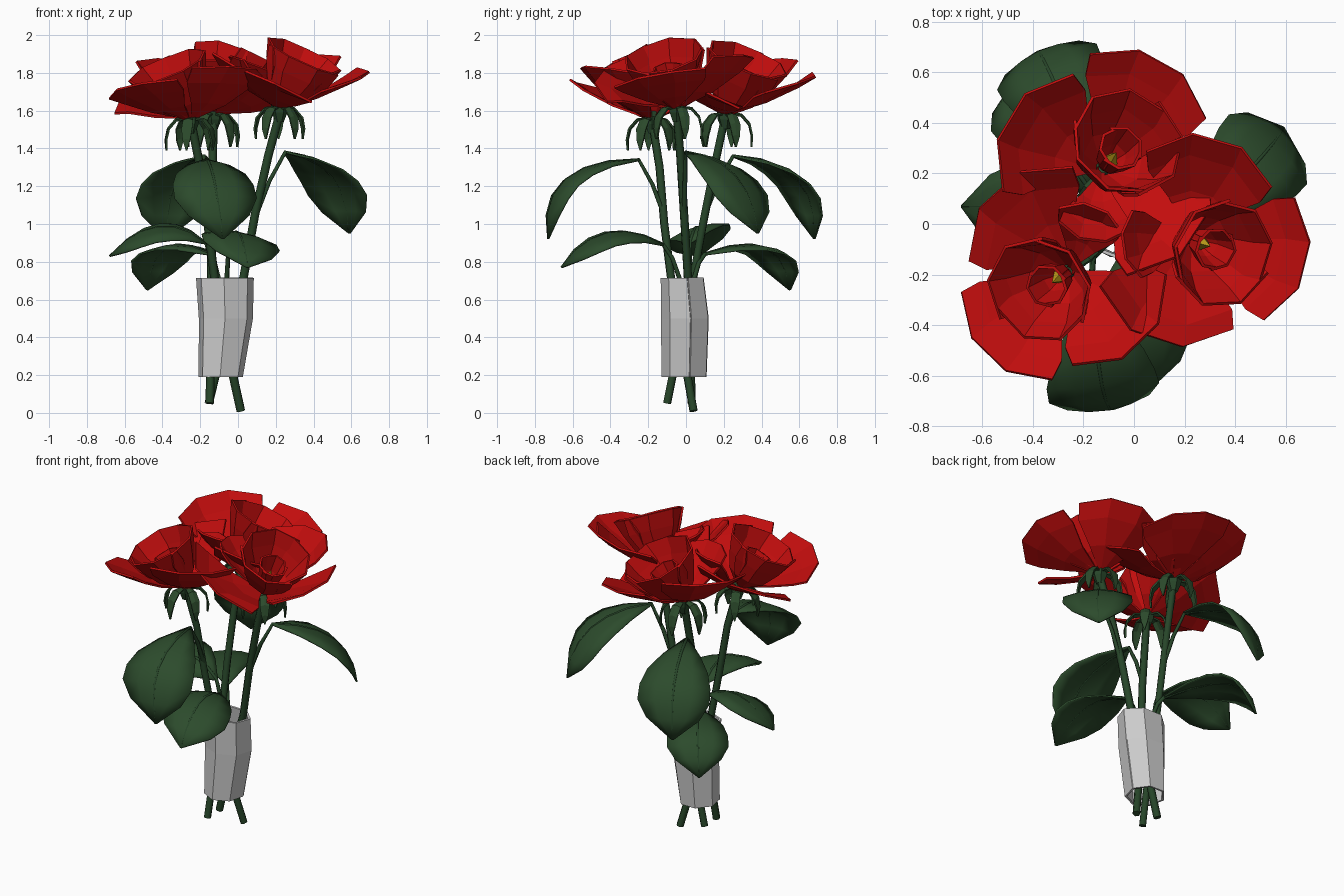
import bpy
from math import sin, cos, radians, pi
from mathutils import Vector, Matrix

if "Cube" in bpy.data.objects:
    bpy.data.objects.remove(bpy.data.objects["Cube"])


def material(name, rgb):
    m = bpy.data.materials.new(name)
    m.diffuse_color = (*rgb, 1)
    m.use_nodes = True
    m.node_tree.nodes["Principled BSDF"].inputs["Base Color"].default_value = m.diffuse_color
    return m


RED = material("petal_red", (0.54, 0.004, 0.004))
GREEN = material("leaf_green", (0.025, 0.07, 0.025))
STEM = material("stem_green", (0.02, 0.06, 0.022))
YELLOW = material("core_yellow", (0.5, 0.33, 0.01))


def mesh_object(name, verts, faces, mat=None, thick=0, smooth=False):
    me = bpy.data.meshes.new(name)
    me.from_pydata([tuple(v) for v in verts], [], faces)
    ob = bpy.data.objects.new(name, me)
    bpy.context.collection.objects.link(ob)
    if mat:
        me.materials.append(mat)
    if smooth:
        me.shade_smooth()
    if thick:
        s = ob.modifiers.new("thickness", "SOLIDIFY")
        s.thickness, s.offset = thick, 0
    return ob


def grid(name, rows, mat, thick, smooth=False):
    n = len(rows[0])
    faces = [(i * n + j, i * n + j + 1, (i + 1) * n + j + 1, (i + 1) * n + j)
             for i in range(len(rows) - 1) for j in range(n - 1)]
    return mesh_object(name, [v for r in rows for v in r], faces, mat, thick, smooth)


def tube(name, pts, radius, mat, taper=1.0):
    cu = bpy.data.curves.new(name, "CURVE")
    cu.dimensions = "3D"
    cu.bevel_depth, cu.bevel_resolution, cu.use_fill_caps = radius, 1, True
    sp = cu.splines.new("POLY")
    sp.points.add(len(pts) - 1)
    for i, p in enumerate(pts):
        sp.points[i].co = (*p, 1)
        sp.points[i].radius = 1 + (taper - 1) * i / (len(pts) - 1)
    cu.materials.append(mat)
    ob = bpy.data.objects.new(name, cu)
    bpy.context.collection.objects.link(ob)


def bezier(a, b, c, n):
    return [a * (1 - t) ** 2 + b * 2 * t * (1 - t) + c * t * t for t in [i / n for i in range(n + 1)]]


def petal(name, mat4, az, spread, profile, sag=0.0, skew=0.0, cols=3):
    """Curved petal swept round an axis; sag lowers the corners, skew tips one side."""
    rows = []
    for k, (r, z) in enumerate(profile):
        f = k / (len(profile) - 1)
        row = []
        for j in range(cols + 1):
            t = j / cols * 2 - 1
            a = radians(az + spread * t * (0.75 + 0.25 * min(1, 1.6 * f) - 0.14 * f ** 3))
            q = 1 - sag * t * t * f
            row.append(mat4 @ Vector((r * q * cos(a), r * q * sin(a), z * q + skew * t * f)))
        rows.append(row)
    grid(name, rows, RED, 0.012)


# Flower heads: name, stem top, turn, scale
HEADS = [("right", (0.22, -0.05, 1.60), 0, 1.0),
         ("left", (-0.25, -0.18, 1.54), 240, 1.0),
         ("back", (-0.13, 0.21, 1.565), 75, 1.05)]
# Outer petals: azimuth, half spread, radius, height, skew
OUTER = [(74, 50, 0.41, 0.29, -0.02), (-14, 40, 0.48, 0.19, 0.05),
         (-108, 50, 0.44, 0.19, -0.13), (188, 38, 0.27, 0.29, 0.0)]

for name, pos, turn, scale in HEADS:
    base = Matrix.Translation(pos) @ Matrix.Rotation(radians(turn), 4, "Z") @ Matrix.Scale(scale, 4)
    tilt = base @ Matrix.Rotation(radians(27), 4, Vector((sin(radians(25)), cos(radians(25)), 0)))
    for i, (az, spread, r, z, skew) in enumerate(OUTER):
        prof = [(0.02, 0.02), (0.45 * r, 0.02 + 0.28 * z), (0.8 * r, 0.02 + 0.65 * z), (r, z)]
        petal(f"{name}_outer_petal_{i}", base, az, spread, prof, 0.08, skew)
    # cup and bud petals around the tilted axis
    for i in range(3):
        d = 0.007 * i
        petal(f"{name}_cup_petal_{i}", tilt, 30 + 120 * i, 76,
              [(0.025, 0.03), (0.115 + d, 0.125), (0.172 + d, 0.235), (0.208 + d, 0.33)], 0.02)
        petal(f"{name}_bud_petal_{i}", tilt, 90 + 120 * i, 80,
              [(0.02, 0.06), (0.057 + d / 2, 0.14), (0.08 + d / 2, 0.25)], 0.02)
    # yellow core
    ring = [tilt @ Vector((0.034 * cos(k * pi / 2), 0.034 * sin(k * pi / 2), 0.1)) for k in range(4)]
    mesh_object(f"{name}_core", ring + [tilt @ Vector((0, 0, 0.2))],
                [(k, (k + 1) % 4, 4) for k in range(4)] + [(3, 2, 1, 0)], YELLOW)
    # swollen base under the flower
    rings = [(0.022, -0.06), (0.042, -0.01), (0.045, 0.03), (0.02, 0.06)]
    grid(f"{name}_hip", [[base @ Vector((r * cos(k * pi / 3), r * sin(k * pi / 3), z))
                          for k in range(7)] for r, z in rings], STEM, 0)
    # drooping sepals
    for i in range(5):
        rot = base @ Matrix.Rotation(radians(72 * i + 20), 4, "Z")
        prof = [(0.03, 0.02, 0.015), (0.08, 0.015, 0.026), (0.12, -0.03, 0.028),
                (0.133, -0.09, 0.02), (0.13, -0.15, 0.003)]
        grid(f"{name}_sepal_{i}", [[rot @ Vector((r, w * t, z - 0.3 * w * abs(t))) for t in (-1, 0, 1)]
                                   for r, z, w in prof], GREEN, 0.01)

# Stems, crossing inside the wrap
STEMS = {"right": [(0.225, -0.05, 1.6), (0.16, -0.03, 1.36), (0.09, -0.01, 1.05),
                   (0.03, 0.01, 0.72), (-0.07, 0.02, 0.4), (-0.155, 0.03, 0.05)],
         "left": [(-0.25, -0.18, 1.55), (-0.2, -0.14, 1.3), (-0.16, -0.115, 1.0),
                  (-0.125, -0.08, 0.72), (-0.06, -0.02, 0.35), (0.015, 0.04, 0.01)],
         "back": [(-0.13, 0.21, 1.58), (-0.135, 0.15, 1.3), (-0.14, 0.09, 1.0),
                  (-0.14, 0.04, 0.72), (-0.14, -0.03, 0.4), (-0.15, -0.1, 0.05)]}
for name, pts in STEMS.items():
    tube(f"{name}_stem", pts, 0.023, STEM)

# Leaves: name, stalk start, leaf base, bend point, tip, half width, roll
LEAVES = [("right_upper", (0.09, -0.01, 1.03), (0.25, 0.0, 1.38), (0.58, 0.33, 1.34), (0.59, 0.38, 0.95), 0.21, 0),
          ("back_upper", (-0.14, 0.1, 1.05), (-0.18, 0.25, 1.36), (-0.38, 0.72, 1.33), (-0.38, 0.68, 0.92), 0.22, 0),
          ("front_upper", (-0.16, -0.11, 1.03), (-0.17, -0.25, 1.34), (-0.13, -0.78, 1.34), (-0.08, -0.73, 0.92), 0.225, 0),
          ("front_lower", (-0.06, -0.03, 0.7), (-0.045, -0.12, 0.89), (0.01, -0.44, 1.07), (0.05, -0.66, 0.77), 0.21, 0.14),
          ("left_lower", (-0.13, 0.02, 0.7), (-0.17, 0.02, 0.9), (-0.42, 0.08, 1.1), (-0.68, 0.07, 0.83), 0.18, 0.28),
          ("back_lower", (-0.1, 0.04, 0.7), (-0.15, 0.1, 0.84), (-0.45, 0.53, 1.0), (-0.48, 0.55, 0.65), 0.185, 0)]
SHAPE = [0.06, 0.52, 0.84, 0.98, 1.0, 0.74, 0.02]
for name, start, a, b, c, width, roll in LEAVES:
    start, a, b, c = map(Vector, (start, a, b, c))
    rib = bezier(a, b, c, 6)
    flat = (c - a).cross(Vector((0, 0, 1))).normalized()
    side = flat * cos(roll) + Vector((0, 0, sin(roll)))
    rows = []
    for i, p in enumerate(rib):
        tan = (rib[min(i + 1, 6)] - rib[max(i - 1, 0)]).normalized()
        down = flat.cross(tan)
        if down.z > 0:
            down = -down
        w = width * SHAPE[i]
        rows.append([p + side * w * t * 0.98 + down * w * 0.18 * t * t for t in (-1, -0.5, 0, 0.5, 1)])
    grid(f"{name}_leaf", rows, GREEN, 0.01, True)
    mid = (start + a) / 2 + (start - a) * 0.02 + Vector((0, 0, 0.03))
    tube(f"{name}_leaf_stalk", [start, mid] + rib, 0.013, STEM, 0.4)

# Grey wrap: open seven-sided sleeve
SLEEVE = [(0.715, -0.07, -0.015, 0.15, 0.112), (0.5, -0.065, 0.0, 0.14, 0.125), (0.19, -0.092, -0.005, 0.113, 0.118)]
grid("wrap", [[Vector((cx + rx * cos(k * 2 * pi / 7 + 0.2), cy + ry * sin(k * 2 * pi / 7 + 0.2), z))
               for k in range(8)] for z, cx, cy, rx, ry in SLEEVE], None, 0.014)
